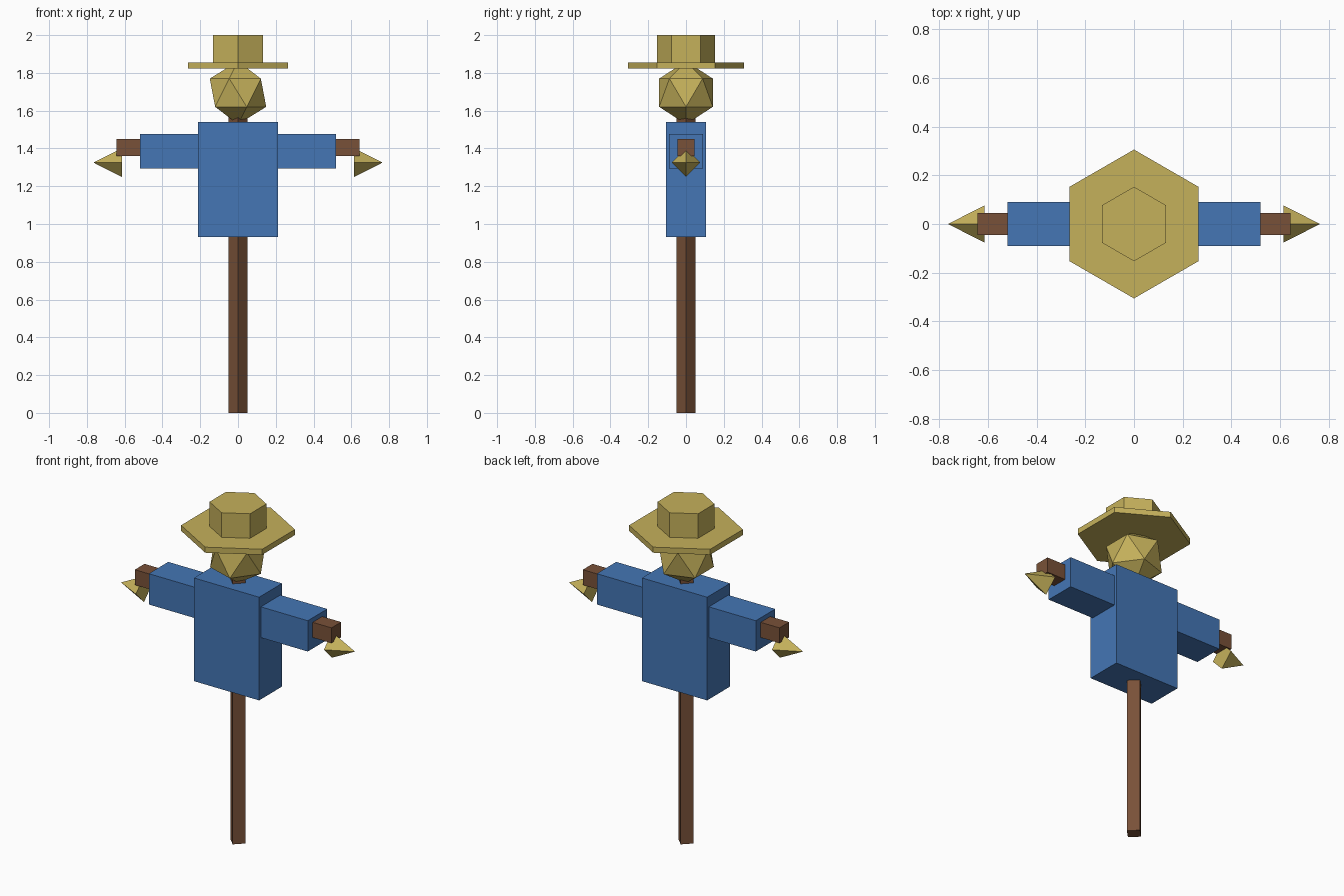
import bpy, math

if "Cube" in bpy.data.objects:
    bpy.data.objects.remove(bpy.data.objects["Cube"])


def material(name, rgb):
    m = bpy.data.materials.new(name)
    m.diffuse_color = (*rgb, 1)
    m.use_nodes = True
    m.node_tree.nodes["Principled BSDF"].inputs["Base Color"].default_value = m.diffuse_color
    return m


straw = material("straw", (0.56, 0.44, 0.105))
blue = material("blue cloth", (0.058, 0.18, 0.46))
wood = material("brown wood", (0.19, 0.083, 0.040))


def finish(name, mat):
    ob = bpy.context.object
    ob.name = name
    ob.data.materials.append(mat)
    return ob


def box(name, mat, lo, hi):
    centre = [(a + b) / 2 for a, b in zip(lo, hi)]
    bpy.ops.mesh.primitive_cube_add(size=1, location=centre)
    ob = finish(name, mat)
    ob.scale = [b - a for a, b in zip(lo, hi)]
    return ob


def prism(name, mat, sides, radius, z0, z1):
    # a corner points along +y
    bpy.ops.mesh.primitive_cylinder_add(vertices=sides, radius=radius, depth=z1 - z0,
                                        location=(0, 0, (z0 + z1) / 2))
    return finish(name, mat)


# Wooden frame: diamond-section post and square crossbar
prism("post", wood, 4, 0.05, 0, 1.6)
box("crossbar", wood, (-0.643, -0.045, 1.36), (0.643, 0.045, 1.45))

# Shirt
box("shirt_body", blue, (-0.213, -0.107, 0.93), (0.213, 0.107, 1.54))
for side, s in (("left", -1), ("right", 1)):
    xs = sorted((s * 0.21, s * 0.52))
    box(side + "_sleeve", blue, (xs[0], -0.091, 1.295), (xs[1], 0.091, 1.477))
    # Straw hand: four-sided cone pointing outwards
    bpy.ops.mesh.primitive_cone_add(vertices=4, radius1=0.076, radius2=0, depth=0.15,
                                    location=(s * 0.69, 0, 1.325),
                                    rotation=(0, s * math.pi / 2, 0))
    finish(side + "_hand", straw)

# Head
bpy.ops.mesh.primitive_ico_sphere_add(subdivisions=1, radius=0.167,
                                      location=(0, 0, 1.695), rotation=(0, 0, math.pi))
finish("head", straw)

# Hexagonal hat
prism("hat_brim", straw, 6, 0.306, 1.822, 1.855)
prism("hat_crown", straw, 6, 0.153, 1.85, 2.0)
